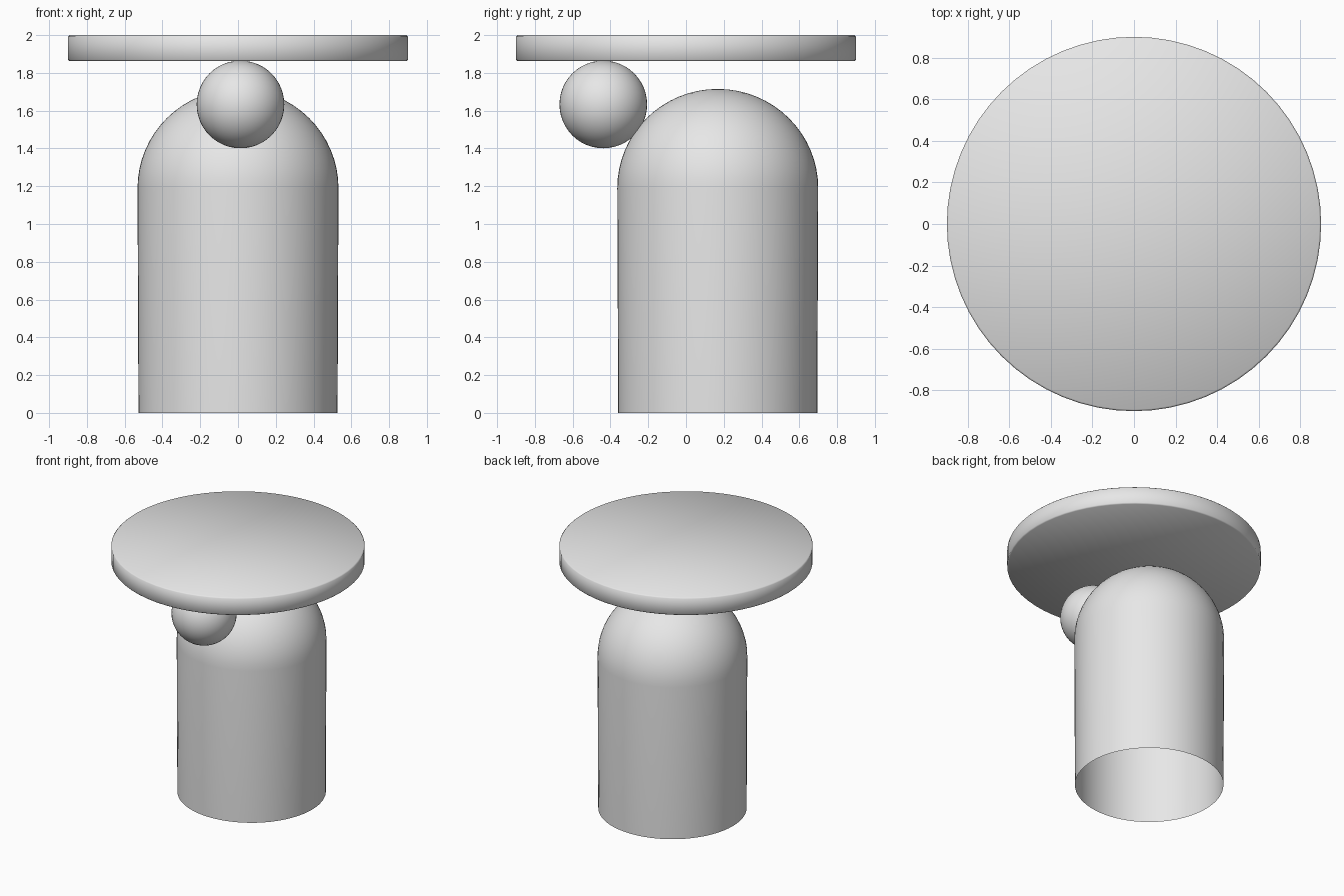
import bpy, math

cube = bpy.data.objects.get("Cube")
if cube:
    bpy.data.objects.remove(cube, do_unlink=True)

grey = bpy.data.materials.new("plain_grey")
grey.use_nodes = True
grey.diffuse_color = (0.8, 0.8, 0.8, 1)
grey.node_tree.nodes["Principled BSDF"].inputs["Base Color"].default_value = (0.8, 0.8, 0.8, 1)


def lathe(name, profile, center, segments=64):
    """Revolve (radius, height) points around a vertical axis; radius 0 makes a pole."""
    verts, rings, faces = [], [], []
    for r, z in profile:
        start, count = len(verts), segments if r > 1e-6 else 1
        for i in range(count):
            a = math.tau * i / segments
            verts.append((r * math.cos(a), r * math.sin(a), z))
        rings.append([start + i % count for i in range(segments)])
    for low, high in zip(rings, rings[1:]):
        for i in range(segments):
            j = (i + 1) % segments
            faces.append(tuple(dict.fromkeys((low[i], low[j], high[j], high[i]))))
    mesh = bpy.data.meshes.new(name)
    mesh.from_pydata(verts, [], faces)
    mesh.materials.append(grey)
    obj = bpy.data.objects.new(name, mesh)
    bpy.context.collection.objects.link(obj)
    obj.location = center
    finish(obj)
    return obj


def finish(obj):
    bpy.ops.object.select_all(action='DESELECT')
    obj.select_set(True)
    bpy.context.view_layer.objects.active = obj
    bpy.ops.object.shade_smooth_by_angle(angle=math.radians(50))


# Domed body: hollow shell, open at the bottom
radius, shoulder, rise, steps = 0.532, 1.19, 0.525, 16
dome = [(radius * math.cos(math.pi / 2 * i / steps),
         shoulder + rise * math.sin(math.pi / 2 * i / steps)) for i in range(steps + 1)]
lathe("domed_body", [(0.527, 0)] + dome, (0, 0.168, 0))

# Flat round disc with softened rims
lathe("top_disc", [(0, 1.862), (0.892, 1.862), (0.9, 1.87),
                   (0.9, 1.992), (0.892, 2), (0, 2)], (0, 0, 0))

# Ball resting between body and disc
bpy.ops.mesh.primitive_uv_sphere_add(segments=48, ring_count=24, radius=0.232,
                                     location=(0.013, -0.438, 1.633))
ball = bpy.context.object
ball.name = "front_ball"
ball.data.materials.append(grey)
finish(ball)
